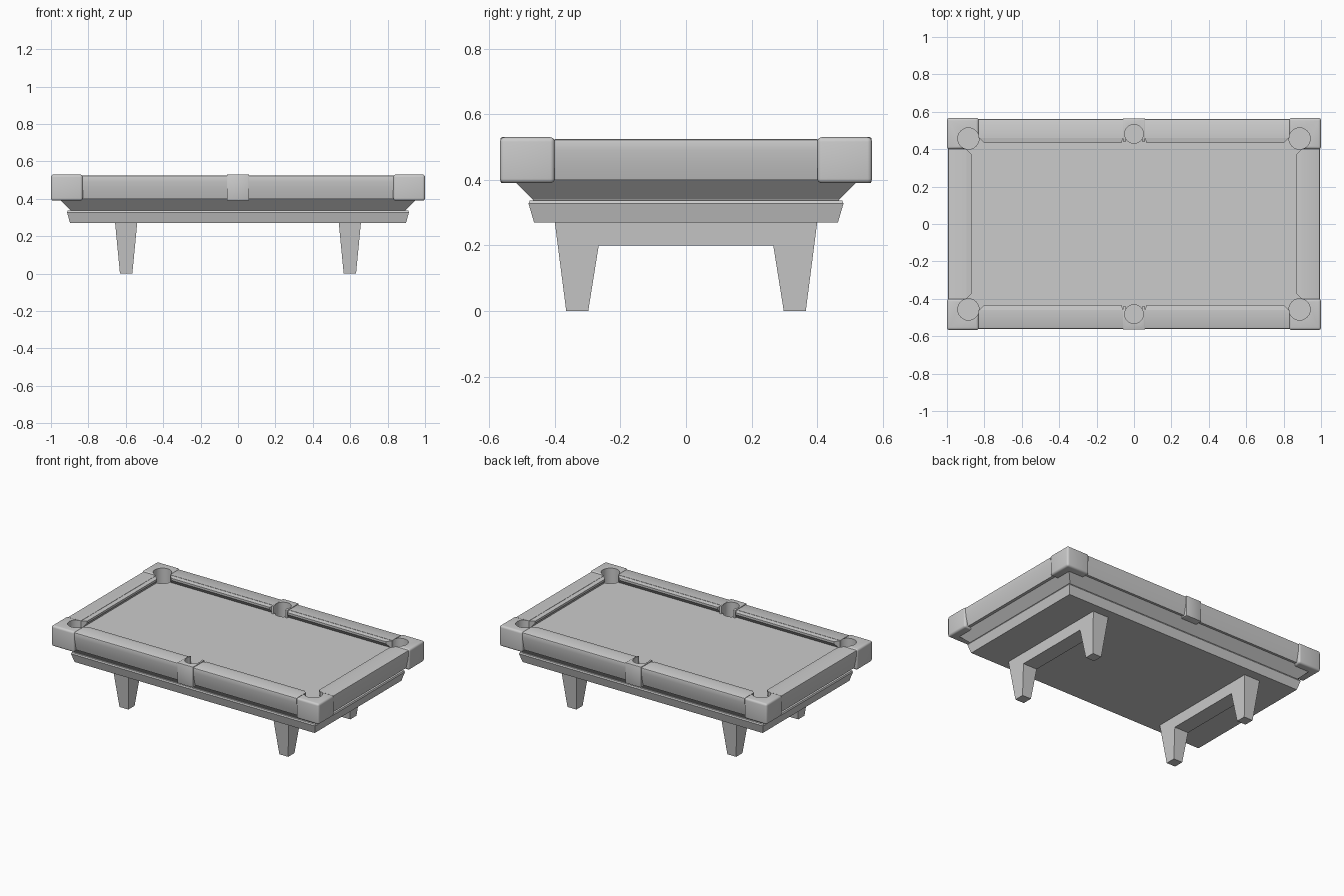
import bpy, bmesh, math
from mathutils import Matrix, Vector

if "Cube" in bpy.data.objects:
    bpy.data.objects.remove(bpy.data.objects["Cube"])

BED_Z = 0.478
CORNER = (0.885, 0.457, 0.057)   # x, y, radius
MIDDLE = (0.0, 0.482, 0.05)


def finish(name, bm):
    bmesh.ops.recalc_face_normals(bm, faces=bm.faces)
    me = bpy.data.meshes.new(name)
    bm.to_mesh(me)
    bm.free()
    ob = bpy.data.objects.new(name, me)
    bpy.context.collection.objects.link(ob)
    return ob


def loft(name, sections):
    """Skin equal-length point loops and cap both ends."""
    bm = bmesh.new()
    rings = [[bm.verts.new(p) for p in s] for s in sections]
    n = len(rings[0])
    for a, b in zip(rings, rings[1:]):
        for i in range(n):
            j = (i + 1) % n
            bm.faces.new((a[i], a[j], b[j], b[i]))
    bm.faces.new(rings[0])
    bm.faces.new(rings[-1])
    return finish(name, bm)


def stack(name, levels):
    """Rectangular tiers from (half x, half y, z)."""
    return loft(name, [[(-x, -y, z), (x, -y, z), (x, y, z), (-x, y, z)] for x, y, z in levels])


def box(name, lo, hi):
    return loft(name, [[(lo[0], lo[1], z), (hi[0], lo[1], z), (hi[0], hi[1], z), (lo[0], hi[1], z)]
                       for z in (lo[2], hi[2])])


def modify(ob, kind, **settings):
    m = ob.modifiers.new(kind, kind)
    for k, v in settings.items():
        setattr(m, k, v)
    bpy.context.view_layer.objects.active = ob
    bpy.ops.object.modifier_apply(modifier=m.name)


def smooth(ob, angle=35):
    bpy.ops.object.select_all(action='DESELECT')
    ob.select_set(True)
    bpy.context.view_layer.objects.active = ob
    bpy.ops.object.shade_smooth_by_angle(angle=math.radians(angle))


# Pocket cutters: round holes, and mouths opening toward the bed
pockets = [(sx * CORNER[0], sy * CORNER[1], CORNER[2], Vector((-sx, -sy)))
           for sx in (-1, 1) for sy in (-1, 1)]
pockets += [(0, sy * MIDDLE[1], MIDDLE[2], Vector((0, -sy))) for sy in (-1, 1)]
holes, mouths = bmesh.new(), bmesh.new()
for x, y, r, d in pockets:
    bmesh.ops.create_cone(holes, cap_ends=True, segments=40, radius1=r, radius2=r, depth=0.3,
                          matrix=Matrix.Translation((x, y, 0.555)))
    bmesh.ops.create_cube(mouths, size=1, matrix=Matrix.Translation((x, y, BED_Z + 0.098))
                          @ Matrix.Rotation(math.atan2(d.y, d.x), 4, 'Z')
                          @ Matrix.Translation((0.08, 0, 0))
                          @ Matrix.Diagonal((0.16, r * 1.76, 0.2, 1)))
holes = finish("pocket_hole_cutter", holes)
mouths = finish("pocket_mouth_cutter", mouths)


def cut(ob, *cutters):
    for c in cutters:
        modify(ob, 'BOOLEAN', operation='DIFFERENCE', solver='EXACT', object=c)


# Playing bed, sloped apron and lower frame
bed = stack("playing_bed", [(0.91, 0.47, 0.395), (0.91, 0.47, BED_Z)])
cut(bed, holes)
smooth(bed)
stack("apron", [(0.895, 0.465, 0.33), (0.897, 0.467, 0.34), (0.958, 0.528, 0.402)])
stack("lower_frame", [(0.898, 0.463, 0.27), (0.914, 0.48, 0.328), (0.910, 0.476, 0.337)])

# Corner caps and middle pocket blocks
for sx in (-1, 1):
    for sy in (-1, 1):
        xs, ys = sorted((sx * 0.83, sx)), sorted((sy * 0.40, sy * 0.567))
        cap = box("corner_cap", (xs[0], ys[0], 0.39), (xs[1], ys[1], 0.53))
        modify(cap, 'BEVEL', width=0.014, segments=4)
        cut(cap, holes, mouths)
        smooth(cap)
for sy in (-1, 1):
    ys = sorted((sy * 0.44, sy * 0.565))
    block = box("middle_pocket_block", (-0.059, ys[0], 0.39), (0.059, ys[1], 0.53))
    modify(block, 'BEVEL', width=0.004, segments=2)
    cut(block, holes, mouths)
    smooth(block)

# Rails and cushions: profiles are (distance from rail back, height)
RAIL = [(0.10, 0.40), (0.10, 0.525), (0.008, 0.525), (0.002, 0.522), (0.0, 0.515),
        (0.001, 0.49), (0.005, 0.46), (0.011, 0.43), (0.019, 0.40)]
CUSHION = [(0.098, 0.475), (0.098, 0.5235), (0.127, 0.519), (0.127, 0.505), (0.105, 0.475)]


def rail_set(label, back, a, b, trim_a, trim_b, place):
    rail = loft(label + "_rail", [[place(t, back - d, z) for d, z in RAIL] for t in (a, b)])
    smooth(rail)
    ends = []
    for t, trim in ((a, trim_a), (b, -trim_b)):
        ends.append([place(t + trim * (d - 0.098), back - d, z) for d, z in CUSHION])
    loft(label + "_cushion", ends)


for s in (-1, 1):
    for sx in (-1, 1):
        rail_set("side", 0.561, 0.058, 0.831, 0.3, 1.0,
                 lambda t, d, z: (sx * t, s * d, z))
    rail_set("end", 0.995, -0.401, 0.401, 1.0, 1.0, lambda t, d, z: (s * d, t, z))

# Trestle legs joined by a crossbar, tapering toward the floor
TRESTLE = [(-0.40, 0.272), (-0.365, 0), (-0.298, 0), (-0.266, 0.20),
           (0.266, 0.20), (0.298, 0), (0.365, 0), (0.40, 0.272)]
for s in (-1, 1):
    loft("trestle_leg", [[(s * 0.598 + k * (0.033 + 0.026 * z / 0.27), y, z) for y, z in TRESTLE]
                         for k in (-1, 1)])

for c in (holes, mouths):
    bpy.data.objects.remove(c)
